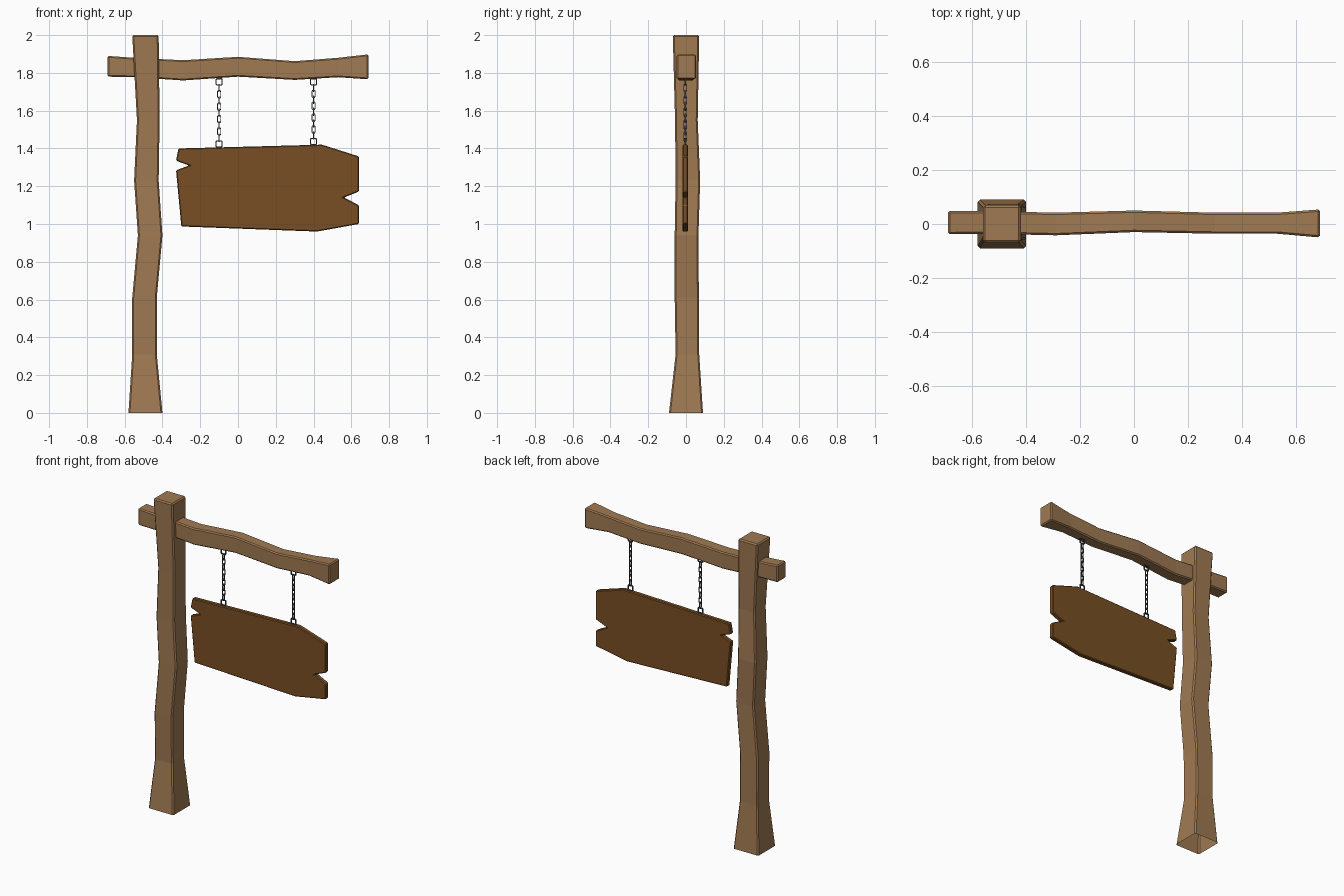
import bpy, bmesh, math
from mathutils import Vector

if "Cube" in bpy.data.objects:
    bpy.data.objects.remove(bpy.data.objects["Cube"])


def material(name, rgb):
    m = bpy.data.materials.new(name)
    m.diffuse_color = (*rgb, 1)
    m.use_nodes = True
    m.node_tree.nodes["Principled BSDF"].inputs["Base Color"].default_value = m.diffuse_color
    return m


wood = material("light_wood", (0.35, 0.195, 0.085))
board = material("dark_wood", (0.19, 0.078, 0.017))
iron = material("iron", (0.06, 0.065, 0.07))


def finish(bm, name, mat, bevel=0):
    bmesh.ops.recalc_face_normals(bm, faces=bm.faces)
    me = bpy.data.meshes.new(name)
    bm.to_mesh(me)
    bm.free()
    me.materials.append(mat)
    ob = bpy.data.objects.new(name, me)
    bpy.context.collection.objects.link(ob)
    if bevel:
        mod = ob.modifiers.new("bevel", "BEVEL")
        mod.width = bevel
        mod.segments = 1
        mod.limit_method = 'ANGLE'
        mod.angle_limit = math.radians(40)
    return ob


def timber(name, sections, place, bevel, cap_start=True):
    """Loft a four-sided bar through (t, a0, a1, b0, b1) sections."""
    bm = bmesh.new()
    rings = [[bm.verts.new(place(t, a, b)) for a, b in
              ((a0, b0), (a1, b0), (a1, b1), (a0, b1))]
             for t, a0, a1, b0, b1 in sections]
    for r, s in zip(rings, rings[1:]):
        for i in range(4):
            j = (i + 1) % 4
            bm.faces.new((r[i], r[j], s[j], s[i]))
    if cap_start:
        bm.faces.new(rings[0])
    bm.faces.new(rings[-1])
    return finish(bm, name, wood, bevel)


# Crooked post, open underneath: z, x range, y range
timber("post", [
    (0.00, -0.58, -0.40, -0.09, 0.09),
    (0.31, -0.56, -0.43, -0.055, 0.07),
    (0.61, -0.56, -0.43, -0.06, 0.068),
    (0.94, -0.53, -0.40, -0.06, 0.066),
    (1.23, -0.55, -0.42, -0.055, 0.075),
    (1.55, -0.535, -0.415, -0.058, 0.062),
    (2.00, -0.56, -0.42, -0.07, 0.07),
], lambda t, a, b: (a, b, t), 0.008, cap_start=False)

# Wavy crossbeam: x, y range, z range
timber("crossbeam", [
    (-0.69, -0.038, 0.048, 1.78, 1.89),
    (-0.55, -0.036, 0.048, 1.777, 1.88),
    (-0.29, -0.042, 0.042, 1.76, 1.867),
    (0.00, -0.03, 0.05, 1.78, 1.885),
    (0.30, -0.036, 0.042, 1.763, 1.862),
    (0.53, -0.036, 0.042, 1.777, 1.88),
    (0.69, -0.05, 0.054, 1.766, 1.898),
], lambda t, a, b: (t, a, b), 0.007)

# Notched sign board
outline = [(-.315, 1.40), (.444, 1.42), (.64, 1.358), (.64, 1.172), (.561, 1.14),
           (.64, 1.10), (.64, 1.0), (.418, .96), (-.30, .987), (-.328, 1.284),
           (-.26, 1.31), (-.328, 1.335)]
Y = -0.004
bm = bmesh.new()
face = bm.faces.new([bm.verts.new((x, Y - 0.015, z)) for x, z in outline])
ext = bmesh.ops.extrude_face_region(bm, geom=[face])
bmesh.ops.translate(bm, vec=(0, 0.03, 0),
                    verts=[v for v in ext["geom"] if isinstance(v, bmesh.types.BMVert)])
finish(bm, "sign_board", board, 0.005)


def add_loop(bm, centre, path, wire, across):
    """Sweep a square wire round a closed path of (across, z) points."""
    side = Vector((0, 1, 0)) if across.x else Vector((1, 0, 0))
    rings = []
    for u, w in path:
        out = (across * u + Vector((0, 0, w))).normalized()
        p = centre + across * u + Vector((0, 0, w))
        rings.append([bm.verts.new(p + out * a * wire + side * b * wire)
                      for a, b in ((1, 1), (1, -1), (-1, -1), (-1, 1))])
    for k, r in enumerate(rings):
        s = rings[(k + 1) % len(rings)]
        for i in range(4):
            j = (i + 1) % 4
            bm.faces.new((r[i], r[j], s[j], s[i]))


def mirrored(quarter):
    a, b = quarter
    return [a, b, (-b[0], b[1]), (-a[0], a[1]), (-a[0], -a[1]),
            (-b[0], -b[1]), (b[0], -b[1]), (a[0], -a[1])]


EYE = mirrored([(0.016, 0.012), (0.012, 0.016)])
LINK = mirrored([(0.0085, 0.013), (0.005, 0.019)])
XA, YA = Vector((1, 0, 0)), Vector((0, 1, 0))

# Chains: an eye at each end with alternating links between
for side, x, low in (("left", -0.10, 1.424), ("right", 0.40, 1.436)):
    high, n = 1.753, 9
    bm = bmesh.new()
    for z in (low, high):
        add_loop(bm, Vector((x, Y, z)), EYE, 0.0035, XA)
    first, last = high - 0.033, low + 0.033
    for k in range(n):
        z = first + (last - first) * k / (n - 1)
        add_loop(bm, Vector((x, Y, z)), LINK, 0.003, XA if k % 2 else YA)
    finish(bm, side + "_chain", iron)
